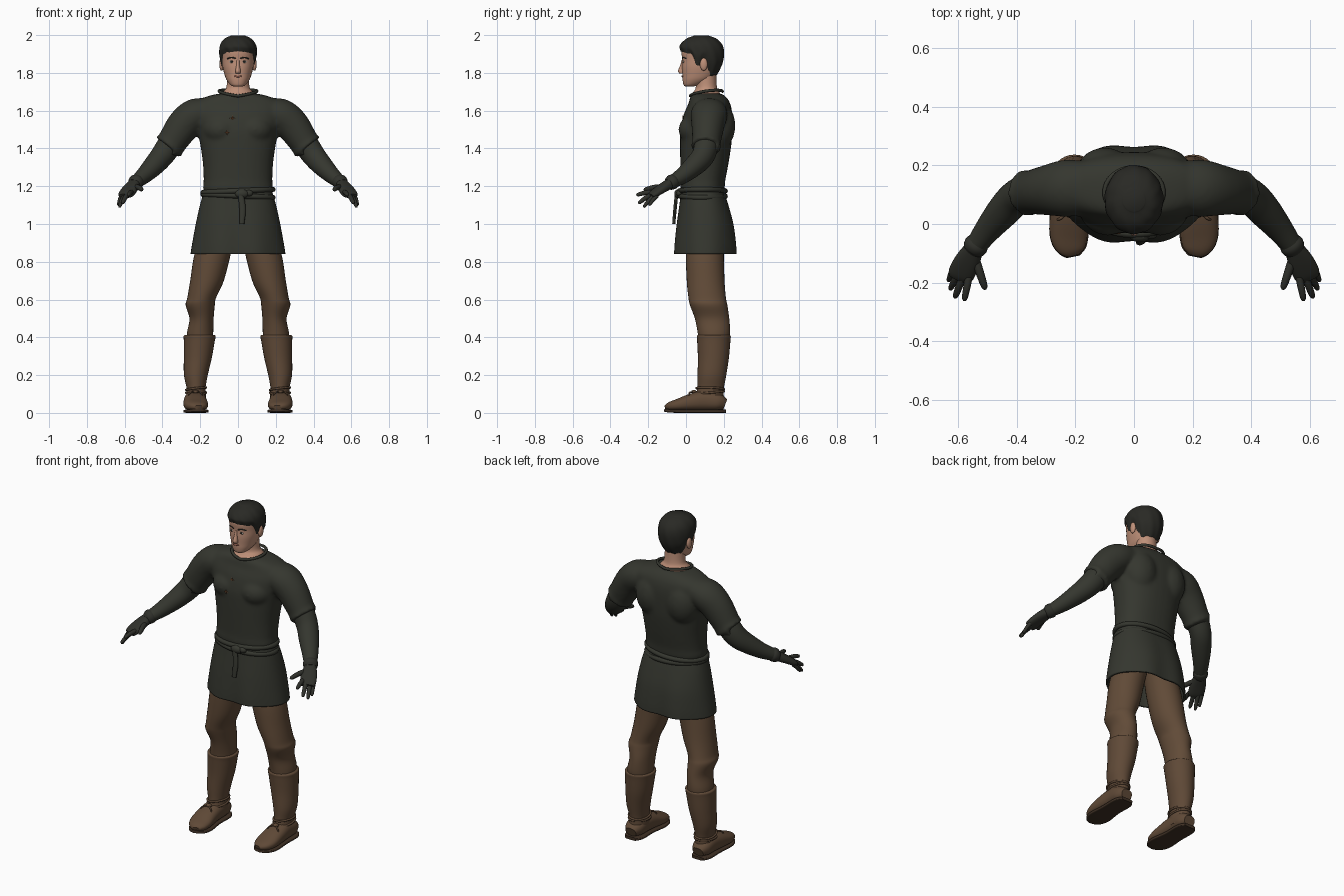
import bpy, bmesh, math
from mathutils import Vector, Matrix

if bpy.data.objects.get("Cube"):
    bpy.data.objects.remove(bpy.data.objects["Cube"])


def material(name, *rgb):
    m = bpy.data.materials.new(name)
    m.use_nodes = True
    m.diffuse_color = (*rgb, 1)
    bsdf = m.node_tree.nodes["Principled BSDF"]
    bsdf.inputs["Base Color"].default_value = (*rgb, 1)
    bsdf.inputs["Roughness"].default_value = 0.8
    return m


CLOTH = material("dark cloth", .035, .037, .028)
GLOVE = material("dark glove", .029, .03, .024)
TROUSER = material("brown cloth", .12, .07, .039)
LEATHER = material("boot leather", .115, .067, .038)
SOLE = material("sole", .05, .03, .018)
SKIN = material("skin", .52, .28, .19)
HAIR = material("black hair", .022, .022, .018)
LIP = material("lips", .33, .13, .09)
EYE = material("eye white", .5, .47, .42)
STITCH = material("rust thread", .15, .06, .025)


def smooth_path(keys, steps):
    """Catmull-Rom resampling of any rows of numbers."""
    k = [keys[0]] + list(keys) + [keys[-1]]
    out = []
    for a, b, c, d in zip(k, k[1:], k[2:], k[3:]):
        for i in range(steps):
            t = i / steps
            out.append([.5 * (2 * q + (r - p) * t + (2 * p - 5 * q + 4 * r - s) * t * t
                              + (3 * q - p - 3 * r + s) * t ** 3)
                        for p, q, r, s in zip(a, b, c, d)])
    return out + [list(keys[-1])]


def bridge(bm, rings, caps=True, loop=False):
    n = len(rings[0])
    for a, b in zip(rings, rings[1:] + rings[:1] if loop else rings[1:]):
        for i in range(n):
            j = (i + 1) % n
            bm.faces.new((a[i], a[j], b[j], b[i]))
    if caps and not loop:
        bm.faces.new(rings[0])
        bm.faces.new(rings[-1])


def skin(bm, keys, level=True, n=32, steps=5, p=2.0, caps=True, loop=False):
    """Skin elliptical rings (x, y, z, half width, half depth)."""
    rows = keys if loop else smooth_path(keys, steps)
    rings = []
    for i, (x, y, z, a, b) in enumerate(rows):
        u, v = Vector((1, 0, 0)), Vector((0, 1, 0))
        if not level:
            nxt = rows[(i + 1) % len(rows)] if loop else rows[min(i + 1, len(rows) - 1)]
            t = (Vector(nxt[:3]) - Vector(rows[i - 1 if loop else max(i - 1, 0)][:3])).normalized()
            u = t.cross((0, 1, 0) if abs(t.z) > .92 else (0, 0, 1)).normalized()
            v = u.cross(t)
        ring = []
        for k in range(n):
            f = math.tau * k / n
            c, s = math.cos(f), math.sin(f)
            c, s = (math.copysign(abs(w) ** (2 / p), w) for w in (c, s))
            ring.append(bm.verts.new(Vector((x, y, z)) + u * a * c + v * b * s))
        rings.append(ring)
    bridge(bm, rings, caps, loop)


def finish(name, bm, mat):
    bmesh.ops.recalc_face_normals(bm, faces=bm.faces)
    me = bpy.data.meshes.new(name)
    bm.to_mesh(me)
    bm.free()
    me.materials.append(mat)
    me.shade_smooth()
    me.set_sharp_from_angle(angle=math.radians(50))
    ob = bpy.data.objects.new(name, me)
    bpy.context.collection.objects.link(ob)
    return ob


def part(name, keys, mat, **kw):
    bm = bmesh.new()
    skin(bm, keys, **kw)
    return finish(name, bm, mat)


def add_ball(bm, at, size):
    bmesh.ops.create_uvsphere(bm, u_segments=20, v_segments=12, radius=1,
                              matrix=Matrix.Translation(at) @ Matrix.Diagonal((*size, 1)))


def ball(name, at, size, mat):
    bm = bmesh.new()
    add_ball(bm, at, size)
    return finish(name, bm, mat)


def body(*rows):
    """Rows of height, half width, front y, back y become ring keys."""
    return [(0, (f + b) / 2, z, w, (b - f) / 2) for z, w, f, b in rows]


def hoop(name, x, y, rx, ry, height, r, mat, n=48):
    """Cord around an ellipse; height is a function of the angle from +x."""
    rows = [(x + rx * math.cos(t), y + ry * math.sin(t), height(t), r, r)
            for t in (math.tau * i / n for i in range(n))]
    return part(name, rows, mat, level=False, n=8, loop=True)


# Shirt: trunk, shoulder blades, chest and sleeves fused into one surface
bm = bmesh.new()
skin(bm, body((1.15, .172, -.02, .195), (1.19, .186, -.03, .205), (1.23, .182, -.028, .208),
              (1.32, .186, -.03, .225), (1.42, .2, -.032, .24), (1.5, .215, -.03, .245),
              (1.58, .24, -.012, .245), (1.635, .24, .012, .235), (1.67, .18, .022, .215),
              (1.69, .105, .035, .19)), p=2.3)
for s in (1, -1):
    add_ball(bm, (s * .1, .17, 1.52), (.1, .092, .13))
    add_ball(bm, (s * .09, .06, 1.5), (.1, .1, .085))
    skin(bm, [(s * .16, .125, 1.6, .09, .07), (s * .23, .122, 1.575, .098, .088),
              (s * .29, .116, 1.52, .087, .089), (s * .355, .108, 1.425, .075, .078),
              (s * .362, .107, 1.415, .08, .083), (s * .37, .106, 1.405, .079, .082)], level=False)
shirt = finish("shirt", bm, CLOTH)
mod = shirt.modifiers.new("fuse", "REMESH")
mod.mode, mod.voxel_size, mod.use_smooth_shade = "VOXEL", .01, True
mod = shirt.modifiers.new("soften", "SMOOTH")
mod.factor, mod.iterations = .5, 8

# Skirt of the tunic, open below, with soft folds
skirt = part("tunic_skirt", body((1.18, .178, -.025, .198), (1.1, .2, -.036, .225),
                                 (1.0, .22, -.05, .252), (.9, .236, -.06, .265),
                                 (.842, .244, -.063, .268)), CLOTH, n=72, p=2.4, caps=False)
for v in skirt.data.vertices:
    f = math.atan2(v.co.x, v.co.y - .1)
    k = 1 + .09 * (1.18 - v.co.z) * math.cos(6 * f + math.pi)
    v.co.x, v.co.y = v.co.x * k, .1 + (v.co.y - .1) * k
skirt.modifiers.new("cloth", "SOLIDIFY").thickness = .012

# Cord belt with knot and hanging end
for i, z in enumerate((1.175, 1.148)):
    hoop(f"belt_cord_{i + 1}", 0, .087, .185, .121,
         lambda t: z + .008 * math.cos(t + i * 3), .014, CLOTH)
ball("belt_knot", (.02, -.042, 1.16), (.036, .02, .024), CLOTH)
ball("belt_knot_side", (.055, -.035, 1.163), (.025, .017, .018), CLOTH)
part("belt_end", [(.014, -.05, 1.16, .015, .009), (.024, -.058, 1.08, .017, .009),
                  (.02, -.065, 1.0, .013, .008)], CLOTH, n=12)
hoop("collar", 0, .108, .1, .085,
     lambda t: 1.69 + .014 * abs(math.cos(t)) + .012 * math.sin(t), .008, CLOTH)

# Neck and head
part("neck", body((1.64, .1, .03, .18), (1.68, .094, .025, .185), (1.7, .078, .04, .175),
                  (1.73, .06, .052, .163), (1.82, .058, .04, .16)), SKIN)
HEAD = [(1.728, .024, -.004, .04), (1.737, .041, -.013, .075), (1.762, .06, -.018, .13),
        (1.79, .071, -.019, .158), (1.83, .081, -.021, .175), (1.87, .085, -.02, .185),
        (1.91, .086, -.024, .187), (1.945, .079, -.016, .175), (1.972, .056, .015, .145),
        (1.985, .02, .06, .1)]
part("head", body(*HEAD), SKIN, n=48, p=2.2)
part("nose", [(0, -.014, 1.868, .008, .009), (0, -.019, 1.84, .009, .012),
              (0, -.024, 1.81, .014, .018), (0, -.022, 1.796, .013, .012)], SKIN, n=16)

# Short hair: a shell over the skull with a shaped hairline
LINE = [(0, 1.915), (40, 1.907), (65, 1.895), (74, 1.843), (86, 1.837), (92, 1.872),
        (104, 1.872), (112, 1.825), (130, 1.785), (181, 1.773)]


def lookup(rows, x):
    for a, b in zip(rows, rows[1:]):
        if x <= b[0]:
            t = (x - a[0]) / (b[0] - a[0])
            return [p + (q - p) * t for p, q in zip(a, b)]
    return rows[-1]


profile = smooth_path(HEAD, 6)
bm = bmesh.new()
rings = []
for j in range(20):
    u = j / 19
    ring = []
    for i in range(80):
        f = math.tau * i / 80
        low = lookup(LINE, math.degrees(min(f, math.tau - f)))[1]
        z = low + (1.984 - low) * math.sin(u * math.pi / 2)
        _, w, front, back = lookup(profile, z)
        grow = .003 + .011 * min(1, u * 5) + .002 * math.sin(11 * f + 9 * u) * (1 - u)
        ring.append(bm.verts.new(((w + grow) * math.sin(f),
                                  (front + back) / 2 - ((back - front) / 2 + grow) * math.cos(f),
                                  z + .014 * u)))
    rings.append(ring)
bridge(bm, rings)
bm.faces.ensure_lookup_table()
bmesh.ops.delete(bm, geom=[bm.faces[-2]], context="FACES_ONLY")
finish("hair", bm, HAIR)


def front_y(x, z):
    """Depth of the first surface met from the front."""
    bpy.context.view_layer.update()
    graph = bpy.context.evaluated_depsgraph_get()
    return bpy.context.scene.ray_cast(graph, (x, -1, z), (0, 1, 0))[1].y


# Facial features
ball("mouth", (0, front_y(0, 1.782), 1.782), (.021, .005, .0055), LIP)
for s, side in ((1, "left"), (-1, "right")):
    brow = [(s * x, front_y(s * x, z) + .001, z, .004, .004)
            for x, z in ((.012, 1.876), (.034, 1.882), (.056, 1.875))]
    y = front_y(s * .033, 1.859)
    ball(side + "_eye", (s * .033, y, 1.859), (.014, .004, .006), EYE)
    ball(side + "_iris", (s * .033, y - .003, 1.86), (.006, .003, .006), HAIR)
    part(side + "_brow", brow, HAIR, level=False, n=8)
    ball(side + "_ear", (s * .087, .094, 1.845), (.012, .02, .034), SKIN)

# Small stitched crosses on the chest
for i, (x, z) in enumerate(((-.03, 1.56), (-.058, 1.485))):
    y = front_y(x, z)
    for size in ((.014, .003, .003), (.003, .003, .014)):
        ball(f"stitch_{i + 1}", (x, y, z), size, STITCH)

# Limbs
for s, side in ((1, "left_"), (-1, "right_")):
    def limb(name, keys, mat, **kw):
        return part(side + name, [(s * k[0], *k[1:]) for k in keys], mat, **kw)

    limb("arm", [(.29, .115, 1.51, .066, .066), (.36, .108, 1.42, .064, .066),
                 (.405, .088, 1.357, .06, .062), (.45, .04, 1.305, .056, .054),
                 (.5, -.02, 1.255, .045, .043), (.548, -.085, 1.215, .034, .032)],
         CLOTH, level=False)
    limb("glove_cuff", [(.53, -.06, 1.231, .036, .034), (.538, -.071, 1.224, .042, .04),
                        (.548, -.085, 1.214, .039, .036), (.555, -.095, 1.209, .03, .028)],
         GLOVE, level=False)
    limb("palm", [(.545, -.08, 1.217, .031, .028), (.568, -.125, 1.19, .043, .024),
                  (.59, -.17, 1.16, .045, .019), (.598, -.188, 1.148, .036, .012)],
         GLOVE, level=False, p=2.4)
    for name, base, tip, r in (("index", (.562, -.17, 1.168), (.58, -.262, 1.152), .013),
                               ("middle", (.583, -.175, 1.158), (.612, -.252, 1.108), .013),
                               ("ring", (.602, -.168, 1.15), (.628, -.224, 1.088), .012),
                               ("little", (.617, -.152, 1.15), (.634, -.195, 1.098), .011),
                               ("thumb", (.545, -.11, 1.197), (.508, -.223, 1.18), .015)):
        a, b = Vector(base), Vector(tip)
        rows = [(*(a.lerp(b, t) + Vector((0, 0, .02 * t * (1 - t)))), r * w, r * w)
                for t, w in ((0, 1), (.5, .95), (.9, .75), (1, .3))]
        limb(name + "_finger", rows, GLOVE, level=False, n=12, steps=3)

    limb("trouser_leg", [(.09, .11, .98, .085, .095), (.132, .1, .85, .096, .1),
                         (.164, .104, .7, .089, .1), (.192, .112, .61, .076, .099),
                         (.2, .12, .57, .077, .099), (.193, .138, .5, .064, .091),
                         (.2, .147, .43, .069, .086), (.203, .147, .38, .07, .08)], TROUSER)
    limb("boot_shaft", [(.203, .147, .412, .08, .085), (.203, .147, .405, .085, .09),
                        (.205, .147, .38, .082, .088), (.213, .145, .29, .074, .082),
                        (.223, .137, .2, .063, .076), (.222, .13, .13, .05, .07),
                        (.222, .125, .09, .053, .075), (.225, .13, .04, .055, .075)], LEATHER)
    limb("boot_foot", [(.226, .208, .045, .035, .028), (.226, .17, .057, .055, .045),
                       (.226, .1, .064, .058, .053), (.226, .03, .056, .062, .046),
                       (.222, -.04, .042, .064, .033), (.213, -.085, .034, .049, .023),
                       (.208, -.106, .028, .024, .012)], LEATHER, level=False, p=2.4)
    limb("boot_sole", [(.226, .212, .009, .036, .009), (.226, .17, .009, .058, .009),
                       (.226, .07, .009, .058, .009), (.222, -.03, .009, .067, .009),
                       (.213, -.085, .011, .052, .009), (.208, -.111, .014, .024, .008)],
         SOLE, level=False, p=5)
    for i, z in enumerate((.107, .128)):
        hoop(f"{side}ankle_lace_{i + 1}", s * .222, .128, .053, .073,
             lambda t: z + .007 * math.sin(t + i * 2), .006, LEATHER, n=32)
    ball(side + "lace_knot", (s * .225, .042, .112), (.018, .014, .01), LEATHER)
    for dx in (-.025, .025):
        limb("lace_end", [(.225, .045, .112, .004, .004), (.225 + dx, .02, .108, .005, .004),
                          (.225 + dx * 1.5, .015, .092, .003, .003)], LEATHER, level=False, n=8)
